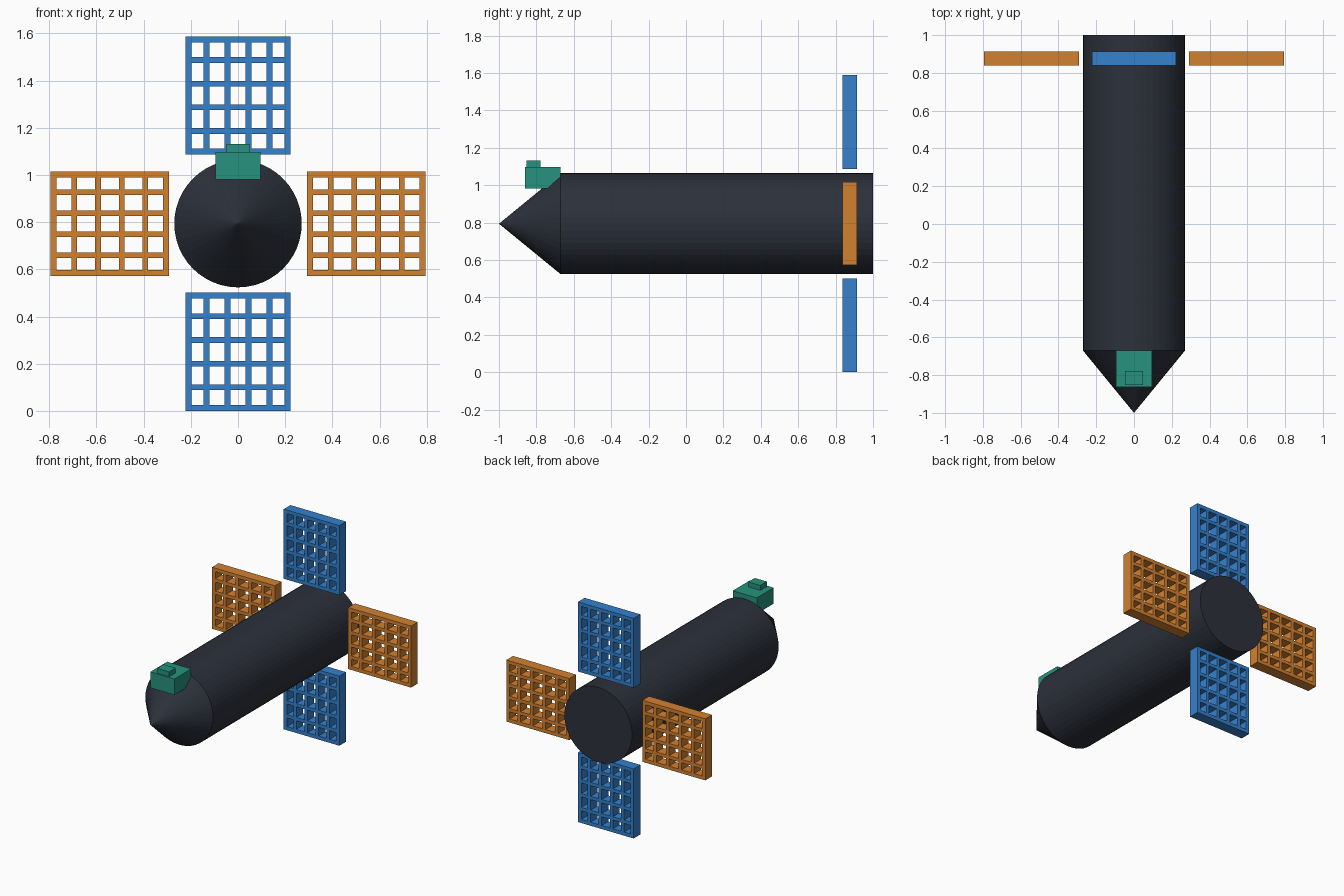
import bpy, bmesh, math
from mathutils import Matrix, Vector

if "Cube" in bpy.data.objects:
    bpy.data.objects.remove(bpy.data.objects["Cube"])

ZC = 0.794          # height of the body axis
R = 0.27            # body radius


def material(name, rgb):
    m = bpy.data.materials.new(name)
    m.diffuse_color = (*rgb, 1)
    m.use_nodes = True
    m.node_tree.nodes["Principled BSDF"].inputs["Base Color"].default_value = m.diffuse_color
    return m


DARK = material("dark", (0.025, 0.03, 0.043))
BLUE = material("blue", (0.036, 0.22, 0.61))
ORANGE = material("orange", (0.65, 0.22, 0.03))
TEAL = material("teal", (0.02, 0.29, 0.21))


def finish(name, bm, mat):
    bmesh.ops.recalc_face_normals(bm, faces=bm.faces)
    me = bpy.data.meshes.new(name)
    bm.to_mesh(me)
    bm.free()
    me.materials.append(mat)
    ob = bpy.data.objects.new(name, me)
    bpy.context.collection.objects.link(ob)
    return ob


def box(name, lo, hi, mat):
    bm = bmesh.new()
    lo, hi = Vector(lo), Vector(hi)
    bmesh.ops.create_cube(bm, size=1, matrix=Matrix.Translation((lo + hi) / 2)
                          @ Matrix.Diagonal((*(hi - lo), 1)))
    return finish(name, bm, mat)


# body: flat-ended tube with a conical nose
def body(sides=48):
    bm = bmesh.new()
    angles = [2 * math.pi * i / sides for i in range(sides)]
    front, back = [[bm.verts.new((R * math.cos(a), y, ZC + R * math.sin(a)))
                    for a in angles] for y in (-0.67, 1.0)]
    tip = bm.verts.new((0, -1, ZC))
    for i in range(sides):
        j = (i + 1) % sides
        bm.faces.new((front[i], front[j], back[j], back[i]))
        bm.faces.new((front[j], front[i], tip))
    bm.faces.new(back)
    return finish("body", bm, DARK)


# one lattice fin: 5 x 5 open cells, rotated about the body axis
def lattice_lines(half, frame=0.026, bar=0.024, cells=5):
    lines = [-half, -half + frame]
    for i in range(1, cells):
        c = -half + 2 * half * i / cells
        lines += [c - bar / 2, c + bar / 2]
    return lines + [half - frame, half]


def grid_fin(name, angle, mat):
    bm = bmesh.new()
    xs, zs = lattice_lines(0.222), lattice_lines(0.251)
    v = [[bm.verts.new((x, 0.838, z + 0.543)) for z in zs] for x in xs]
    for i in range(len(xs) - 1):
        for k in range(len(zs) - 1):
            if not (i % 2 and k % 2):      # odd/odd squares are the openings
                bm.faces.new((v[i][k], v[i + 1][k], v[i + 1][k + 1], v[i][k + 1]))
    ext = bmesh.ops.extrude_face_region(bm, geom=bm.faces[:], use_keep_orig=True)
    moved = [g for g in ext["geom"] if isinstance(g, bmesh.types.BMVert)]
    bmesh.ops.translate(bm, verts=moved, vec=(0, 0.076, 0))
    bm.transform(Matrix.Translation((0, 0, ZC)) @ Matrix.Rotation(angle, 4, "Y"))
    return finish(name, bm, mat)


body()
for n, (name, mat) in enumerate((("top_fin", BLUE), ("right_fin", ORANGE),
                                 ("bottom_fin", BLUE), ("left_fin", ORANGE))):
    grid_fin(name, n * math.pi / 2, mat)

# sensor housing on the nose
box("sensor_housing", (-0.096, -0.862, 0.982), (0.096, -0.67, 1.097), TEAL)
box("sensor_cap", (-0.048, -0.853, 1.09), (0.048, -0.779, 1.132), TEAL)
